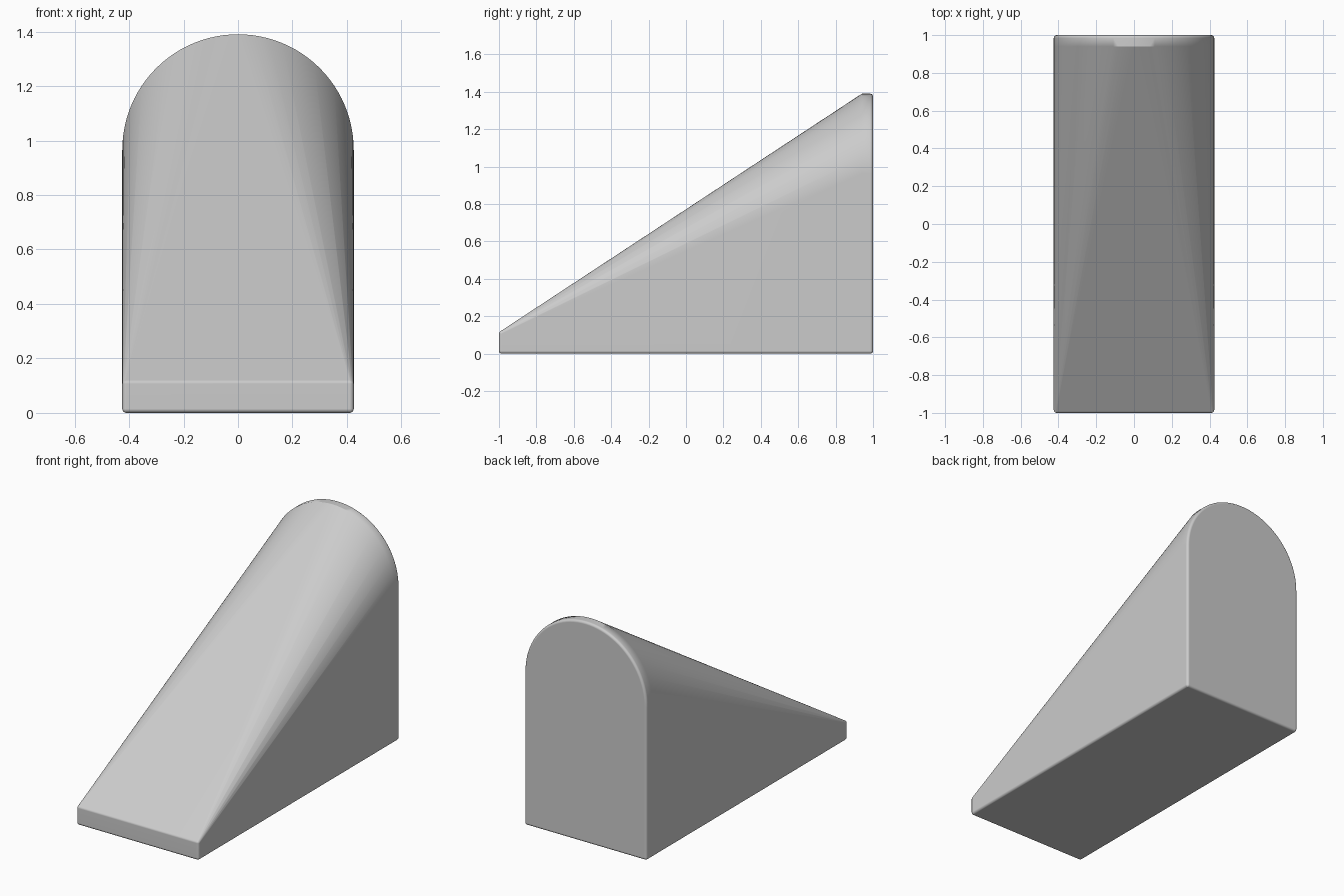
import bpy, bmesh, math
from mathutils import Matrix, Vector

if "Cube" in bpy.data.objects:
    bpy.data.objects.remove(bpy.data.objects["Cube"])

HALF_W = 0.425          # half width, also the arch radius
ARCH_Z = 1.39 - HALF_W  # height of the arch centre
R = 0.015               # edge rounding
SEG = 48                # arch segments

bm = bmesh.new()


def rounded_corner(y, z):
    """Small spheres on both sides: the hull turns them into soft corners."""
    for side in (-1, 1):
        bmesh.ops.create_uvsphere(
            bm, u_segments=16, v_segments=8, radius=R,
            matrix=Matrix.Translation((side * (HALF_W - R), y, z)))


def arch(y, radius):
    """Half-circle of points across the width."""
    for i in range(SEG + 1):
        a = math.pi * i / SEG
        bm.verts.new((radius * math.cos(a), y, ARCH_Z + radius * math.sin(a)))


# low front lip and back foot
rounded_corner(-1 + R, R)
rounded_corner(-1 + R, 0.107)
rounded_corner(1 - R, R)

# tall arched back: short straight band, then a rounded rear rim
arch(0.94, HALF_W)
for i in range(5):
    a = math.pi / 2 * i / 4
    arch(1 - R + R * math.sin(a), HALF_W - R + R * math.cos(a))

# skin everything into one solid wedge
hull = bmesh.ops.convex_hull(bm, input=bm.verts[:])
outer = {g for g in hull["geom"] if isinstance(g, bmesh.types.BMFace)}
bmesh.ops.delete(bm, geom=[f for f in bm.faces if f not in outer], context='FACES')
bmesh.ops.delete(bm, geom=[v for v in bm.verts if not v.link_faces], context='VERTS')
bmesh.ops.dissolve_limit(bm, angle_limit=math.radians(0.2),
                         verts=bm.verts[:], edges=bm.edges[:])
bmesh.ops.recalc_face_normals(bm, faces=bm.faces[:])

mesh = bpy.data.meshes.new("arched_wedge")
bm.to_mesh(mesh)
bm.free()
wedge = bpy.data.objects.new("arched_wedge", mesh)
bpy.context.collection.objects.link(wedge)

# smooth shading that keeps the big faces flat
bpy.context.view_layer.objects.active = wedge
wedge.select_set(True)
bpy.ops.object.shade_smooth_by_angle(angle=math.radians(30))
normals = wedge.modifiers.new("flat_faces", 'WEIGHTED_NORMAL')
normals.keep_sharp = True
